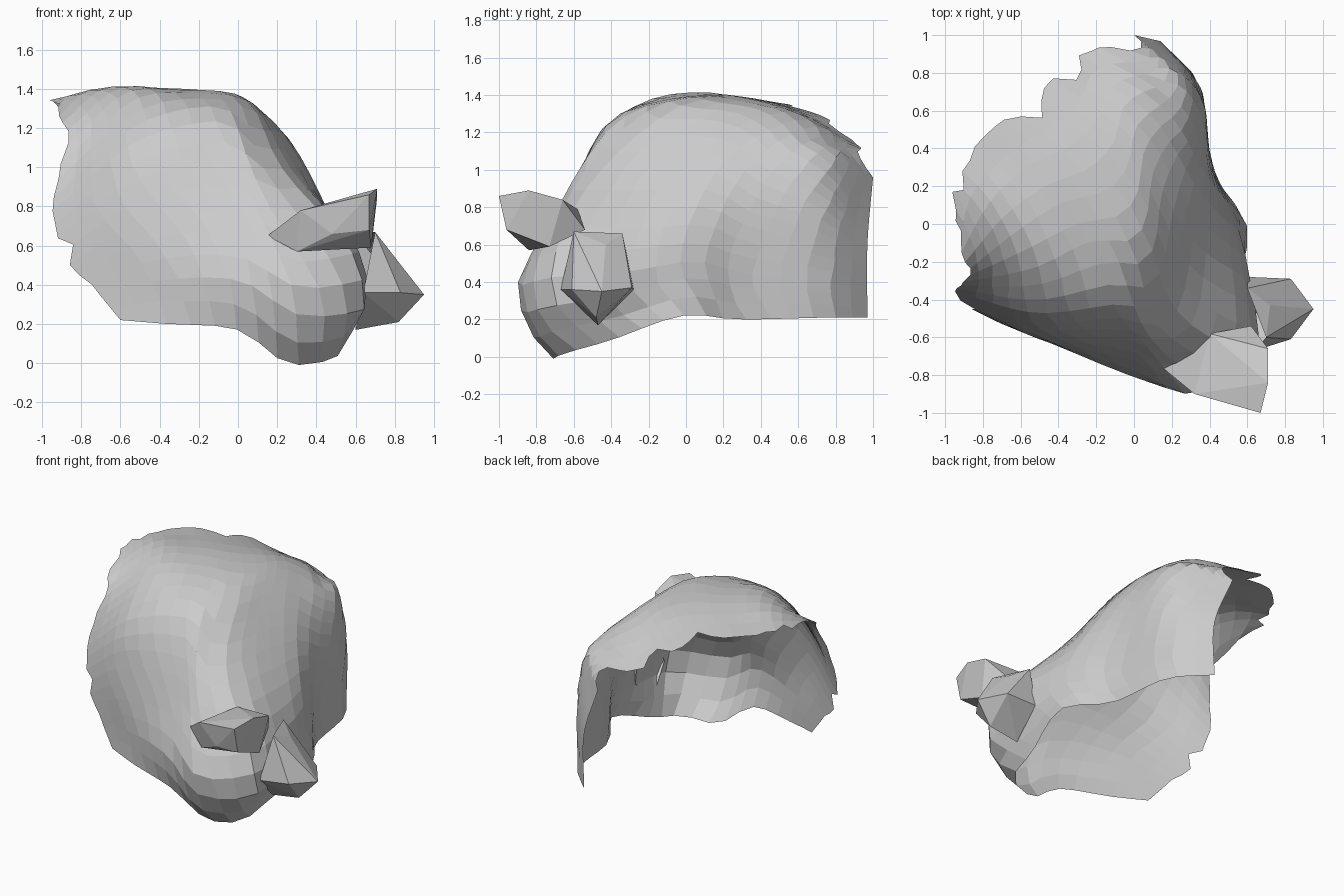
import bpy, bmesh, random
from mathutils import Vector

if "Cube" in bpy.data.objects:
    bpy.data.objects.remove(bpy.data.objects["Cube"])

random.seed(4)

def spline(points, t):
    """Catmull-Rom point at t in 0..1."""
    n = len(points) - 1
    i = min(int(t * n), n - 1)
    f = t * n - i
    b, c = points[i], points[i + 1]
    a = points[i - 1] if i else b * 2 - c
    d = points[i + 2] if i + 2 <= n else c * 2 - b
    return 0.5 * (2 * b + (c - a) * f + (2 * a - 5 * b + 4 * c - d) * f * f
                  + (3 * b - a - 3 * c + d) * f ** 3)

def resample(points, count):
    """Evenly spaced points along the spline."""
    fine = [spline(points, k / 200) for k in range(201)]
    run = [0.0]
    for p, q in zip(fine, fine[1:]):
        run.append(run[-1] + (q - p).length)
    out, k = [], 0
    for s in range(count):
        while k < 200 and run[k] < run[-1] * s / (count - 1) - 1e-6:
            k += 1
        out.append(fine[k])
    return out

def finish(bm, name):
    me = bpy.data.meshes.new(name)
    bm.to_mesh(me)
    bm.free()
    bpy.context.collection.objects.link(bpy.data.objects.new(name, me))

def hull(name, points, inward):
    """Convex faceted lump, left open on the side that meets the shell."""
    bm = bmesh.new()
    for p in points:
        bm.verts.new(p)
    r = bmesh.ops.convex_hull(bm, input=bm.verts[:])
    junk = {g for g in r["geom_interior"] + r["geom_unused"]
            if isinstance(g, bmesh.types.BMVert)}
    bmesh.ops.delete(bm, geom=list(junk), context='VERTS')
    bmesh.ops.recalc_face_normals(bm, faces=bm.faces[:])
    bm.normal_update()
    hidden = [f for f in bm.faces if f.normal.dot(Vector(inward).normalized()) > 0.65]
    bmesh.ops.delete(bm, geom=hidden, context='FACES')
    bmesh.ops.dissolve_limit(bm, angle_limit=0.12, verts=bm.verts[:], edges=bm.edges[:])
    finish(bm, name)

# Profiles running from the lower edge, up the wall, over the dome to the rim
front_profiles = [
    [(-.60, -.57, .22), (-.76, -.50, .42), (-.93, -.39, .68), (-.89, -.25, 1.17), (-.94, 0, 1.33)],
    [(-.36, -.66, .20), (-.50, -.60, .70), (-.52, -.49, 1.10), (-.53, -.24, 1.34), (-.70, .05, 1.40), (-.93, .24, 1.35)],
    [(.0, -.76, .17), (0, -.81, .42), (-.03, -.68, .75), (-.06, -.54, 1.05), (-.10, -.40, 1.26), (-.18, -.18, 1.36), (-.42, .15, 1.405), (-.74, .47, 1.36)],
    [(.25, -.72, 0), (.29, -.83, .13), (.31, -.90, .38), (.25, -.76, .65), (.10, -.53, 1.02), (.0, -.16, 1.34), (-.20, .25, 1.39), (-.54, .61, 1.33)],
    [(.48, -.65, .02), (.64, -.72, .30), (.57, -.65, .62), (.25, -.44, .98), (.08, -.03, 1.315), (-.08, .40, 1.36), (-.38, .77, 1.26)],
]
side_profiles = [
    [(.53, -.40, .09), (.61, -.28, .48), (.36, -.10, .93), (.14, .16, 1.27), (-.01, .55, 1.31), (-.28, .90, 1.15)],
    [(.60, -.02, .22), (.49, .08, .66), (.35, .20, 1.0), (.20, .37, 1.21), (.10, .68, 1.22), (-.12, .92, 1.12)],
    [(.42, .28, .20), (.40, .35, .70), (.36, .42, .93), (.24, .60, 1.15), (0, .92, 1.09)],
    [(.34, .73, .21), (.35, .73, .70), (.31, .75, .95), (.21, .81, 1.09), (.05, .95, 1.03)],
    [(.13, .97, .21), (.13, .97, .60), (0, 1.0, .96)],
]

# Curved open shell lofted across the profiles
ROWS, COLS = 19, 25
rails = [resample([Vector(p) for p in prof], ROWS) for prof in front_profiles + side_profiles]
pts = [resample([rail[r] for rail in rails], COLS) for r in range(ROWS)]
# ragged rim and left edge
for c in range(0, COLS - 3):
    pts[-1][c] = pts[-1][c].lerp(pts[-2][c], random.choice((-.25, .0, .5)))
for r in range(4, ROWS - 1):
    pts[r][0] = pts[r][0].lerp(pts[r][1], random.choice((-.15, .0, .4)))
bm = bmesh.new()
grid = [[bm.verts.new(p) for p in row] for row in pts]
for r in range(ROWS - 1):
    for c in range(COLS - 1):
        bm.faces.new((grid[r][c], grid[r][c + 1], grid[r + 1][c + 1], grid[r + 1][c]))
finish(bm, "curved_shell")

# Faceted ledge jutting forward at the corner
hull("corner_ledge", [
    (.15, -.76, .65), (.32, -.90, .78), (.48, -.92, .81), (.67, -1.0, .86), (.71, -.84, .89),
    (.71, -.66, .84), (.40, -.58, .79), (.62, -.54, .68), (.68, -.73, .59), (.67, -.96, .68),
    (.48, -.93, .66), (.47, -.86, .61), (.30, -.84, .57)], (-.6, .7, -.5))

# Faceted pointed knob on the right of the corner
hull("side_knob", [
    (.60, -.28, .36), (.83, -.29, .37), (.95, -.45, .35), (.83, -.61, .36), (.82, -.48, .21),
    (.60, -.47, .17), (.70, -.60, .67), (.60, -.34, .66), (.72, -.43, .60), (.64, -.67, .36)],
    (-1, 0, 0))
